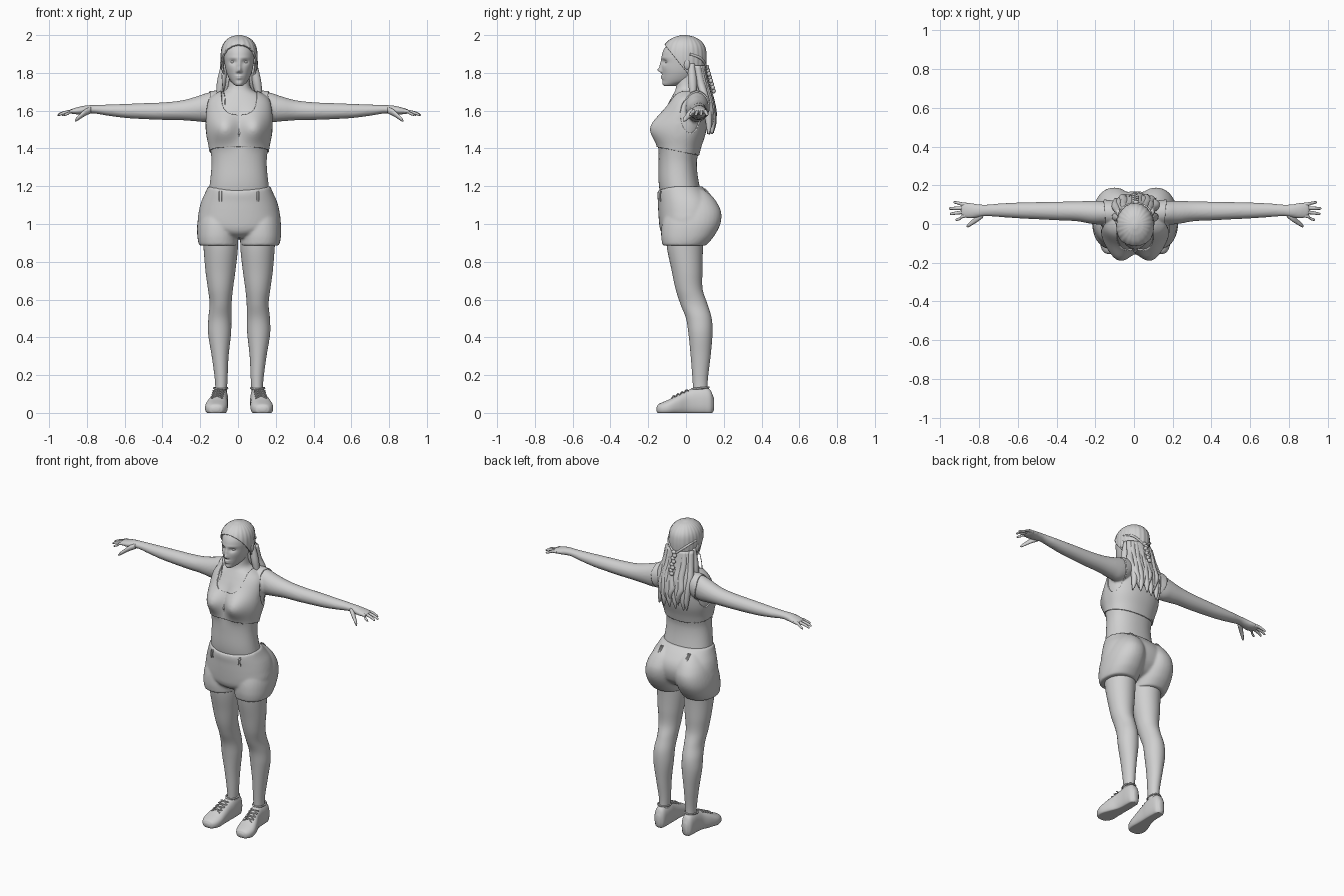
import bpy, bmesh, math, random
from mathutils import Vector

random.seed(4)
if "Cube" in bpy.data.objects:
    bpy.data.objects.remove(bpy.data.objects["Cube"])

grey = bpy.data.materials.new("plain grey")
grey.use_nodes = True
grey.diffuse_color = (0.63, 0.63, 0.63, 1)
grey.node_tree.nodes["Principled BSDF"].inputs["Base Color"].default_value = (0.63, 0.63, 0.63, 1)
AXES = {"X": (0, 1, 2), "Y": (1, 0, 2), "Z": (2, 0, 1)}
SIDES = (("left_", 1), ("right_", -1))


# ---- helpers ----
def make(name, bm):
    """Turn a bmesh into a smooth grey object."""
    mesh = bpy.data.meshes.new(name)
    bm.to_mesh(mesh)
    bm.free()
    mesh.polygons.foreach_set("use_smooth", [True] * len(mesh.polygons))
    mesh.materials.append(grey)
    ob = bpy.data.objects.new(name, mesh)
    ob.location.x = 0.006
    bpy.context.collection.objects.link(ob)
    return ob


def spline(rows, n):
    """Smoothly resample rows, the first column being the parameter."""
    last = len(rows) - 1

    def slope(i, c):
        a, b = rows[max(i - 1, 0)], rows[min(i + 1, last)]
        return (b[c] - a[c]) / (b[0] - a[0])
    out = []
    for i in range(last):
        p, q = rows[i], rows[i + 1]
        h = q[0] - p[0]
        for k in range(n):
            t = k / n
            s = t * t * (3 - 2 * t)
            out.append([p[c] + (q[c] - p[c]) * s + h * (slope(i, c) * t * (1 - t) ** 2
                        - slope(i + 1, c) * t * t * (1 - t)) if c else p[0] + h * t
                        for c in range(len(p))])
    return out + [list(rows[last])]


def loft(name, axis, rows, seg=32, n=6, p=2, deform=None, side=1):
    """Skin superellipse rings (t, a_min, a_max, b_min, b_max) along an axis."""
    i, j, k = AXES[axis]
    bm = bmesh.new()
    rings = []
    for t, a0, a1, b0, b1 in spline(rows, n):
        ring = []
        for s in range(seg):
            ang = math.tau * s / seg
            c, d = math.cos(ang), math.sin(ang)
            co = Vector((0, 0, 0))
            co[i] = t
            co[j] = (a0 + a1) / 2 + (a1 - a0) / 2 * math.copysign(abs(c) ** (2 / p), c)
            co[k] = (b0 + b1) / 2 + (b1 - b0) / 2 * math.copysign(abs(d) ** (2 / p), d)
            if deform:
                deform(co)
            co.x *= side
            ring.append(bm.verts.new(co))
        rings.append(ring)
    for r, q in zip(rings, rings[1:]):
        for s in range(seg):
            e = (s + 1) % seg
            bm.faces.new((r[s], r[e], q[e], q[s]))
    bm.faces.new(rings[0])
    bm.faces.new(rings[-1])
    bmesh.ops.recalc_face_normals(bm, faces=bm.faces)
    return make(name, bm)


def wide(rows):
    return [(z, -w, w, f, b) for z, w, f, b in rows]


def round_path(rows):
    return [(t, a - r, a + r, b - r, b + r) for t, a, b, r in rows]


def tube(name, pts, r, closed=False):
    """Thin round cord through points, turned into a mesh."""
    cu = bpy.data.curves.new(name, "CURVE")
    cu.dimensions, cu.bevel_depth, cu.bevel_resolution, cu.use_fill_caps = "3D", r, 2, True
    sp = cu.splines.new("BEZIER")
    sp.bezier_points.add(len(pts) - 1)
    sp.use_cyclic_u, sp.resolution_u = closed, 6
    for bp, co in zip(sp.bezier_points, pts):
        bp.co = co
        bp.handle_left_type = bp.handle_right_type = "AUTO"
    ob = bpy.data.objects.new(name, cu)
    bpy.context.collection.objects.link(ob)
    bm = evaluated(ob)
    bpy.data.objects.remove(ob)
    return make(name, bm)


def ball(name, loc, scale):
    bm = bmesh.new()
    bmesh.ops.create_uvsphere(bm, u_segments=16, v_segments=10, radius=1)
    for v in bm.verts:
        v.co = Vector(a * b + c for a, b, c in zip(v.co, scale, loc))
    return make(name, bm)


def evaluated(ob):
    dg = bpy.context.evaluated_depsgraph_get()
    mesh = bpy.data.meshes.new_from_object(ob.evaluated_get(dg))
    bm = bmesh.new()
    bm.from_mesh(mesh)
    bpy.data.meshes.remove(mesh)
    return bm


def fuse(name, obs, soften):
    """Join overlapping solids into one seamless skin."""
    bm = bmesh.new()
    for ob in obs:
        bm.from_mesh(ob.data)
        bpy.data.objects.remove(ob)
    ob = make(name, bm)
    re = ob.modifiers.new("blend", "REMESH")
    re.mode, re.voxel_size, re.use_smooth_shade = "VOXEL", .007, True
    sm = ob.modifiers.new("soften", "SMOOTH")
    sm.factor, sm.iterations = 0.5, soften
    return ob


def trim(bm, f):
    """Keep only the surface where f is positive, with a clean edge."""
    val = {v: f(v.co) for v in bm.verts}
    cuts = []
    for e in list(bm.edges):
        a, b = e.verts
        if val[a] * val[b] < 0:
            cuts.append(bmesh.utils.edge_split(e, a, val[a] / (val[a] - val[b]))[1])
    bmesh.ops.connect_verts(bm, verts=cuts)
    gone = [fc for fc in bm.faces if sum(val.get(v, 0) for v in fc.verts) < 0]
    bmesh.ops.delete(bm, geom=gone, context="FACES")


def bumps(table, limit):
    """Push the front outward by soft round bumps (x, z, width, height, depth)."""
    def deform(co):
        if co.y < limit:
            co.y -= sum(d * math.exp(-((abs(co.x) - x) / w) ** 2 / 2 - ((co.z - z) / h) ** 2 / 2)
                        for x, z, w, h, d in table)
    return deform


# ---- torso and arms ----
torso = loft("torso", "Z", wide([
    (1.10, .17, -.12, .10), (1.20, .157, -.143, .072), (1.32, .146, -.145, .057), (1.40, .153, -.142, .072),
    (1.48, .168, -.130, .097), (1.56, .172, -.116, .108), (1.62, .168, -.10, .108), (1.66, .152, -.082, .102),
    (1.69, .112, -.066, .09), (1.71, .07, -.056, .08), (1.75, .056, -.05, .07), (1.80, .054, -.05, .07)]),
    seg=72, p=2.2, deform=bumps([(.084, 1.508, .052, .055, .068)], -.03))
arm = [(.06, .02, .10, 1.62, 1.70), (.12, 0, .115, 1.56, 1.70), (.17, -.003, .12, 1.54, 1.694),
       (.22, 0, .12, 1.543, 1.677), (.3, .014, .117, 1.549, 1.655), (.4, .019, .115, 1.551, 1.644),
       (.5, .024, .113, 1.555, 1.64), (.6, .029, .111, 1.561, 1.636), (.7, .036, .106, 1.574, 1.632),
       (.77, .04, .10, 1.585, 1.63), (.81, .034, .102, 1.582, 1.628), (.85, .028, .109, 1.580, 1.620),
       (.885, .033, .111, 1.583, 1.610), (.90, .045, .10, 1.588, 1.604)]
body = fuse("body", [torso] + [loft("arm", "X", arm, side=s) for _, s in SIDES], 5)

# fingers: knuckle y, tip x, tip y
for label, s in SIDES:
    for nm, ky, tx, ty in (("index", .045, .928, .022), ("middle", .064, .957, .052),
                           ("ring", .083, .962, .08), ("little", .099, .938, .112)):
        loft(label + nm + "_finger", "X", round_path([
            (.865, ky, 1.597, .010), (.895, ky * .7 + ty * .3, 1.595, .0095),
            (tx - .025, ky * .3 + ty * .7, 1.587, .008), (tx - .004, ty, 1.578, .006),
            (tx, ty, 1.576, .002)]), seg=12, n=4, side=s)
    loft(label + "thumb", "X", round_path([
        (.785, .05, 1.603, .017), (.815, .028, 1.590, .018), (.84, .009, 1.571, .014),
        (.862, -.007, 1.553, .010), (.870, -.013, 1.546, .003)]), seg=12, n=4, side=s)


# ---- sports top, lifted off the body surface ----
def top_area(co):
    x, y, z = abs(co.x), co.y, co.z
    hem = z - 1.41 + .22 * (y + .15)
    neckline = ((x / .092) ** 3 + abs((z - 1.69) / .115) ** 3) ** (1 / 3) - 1
    armhole = math.hypot(min(x - .2, 0) / .066, (y - .05) / .09, (z - 1.59) / .145) - 1
    return min(hem * 10, neckline, armhole)


bm = evaluated(body)
trim(bm, top_area)
bm.normal_update()
for v in bm.verts:
    v.co += v.normal * .007
make("sports_top", bm).modifiers.new("cloth", "SOLIDIFY").thickness = .011


# ---- shorts ----
def dip_waist(co):
    if co.z > 1.13 and co.y < 0:
        co.z -= .025 * max(0, 1 - (co.x / .16) ** 2) * (co.z - 1.13) / .07


shorts = [loft("pelvis", "Z", wide([
    (.925, .05, -.09, .04), (.95, .13, -.125, .10), (.975, .195, -.138, .13), (1.01, .218, -.143, .155),
    (1.07, .213, -.147, .168), (1.12, .2, -.149, .156), (1.165, .18, -.152, .122), (1.2, .165, -.15, .085)]),
    seg=64, p=2.2, deform=dip_waist)]
for _, s in SIDES:
    shorts.append(loft("cuff", "Z", [
        (.885, .008, .211, -.124, .105), (.905, .007, .217, -.128, .124), (.94, .004, .222, -.132, .152),
        (1.0, 0, .222, -.128, .182), (1.06, 0, .21, -.112, .187), (1.11, .005, .19, -.09, .166),
        (1.15, .02, .16, -.05, .136), (1.18, .05, .13, -.02, .10)], p=2.2, side=s))
fuse("shorts", shorts, 9)
for label, s in SIDES:
    for dx in (-.006, .006):
        x = s * (.1 + dx)
        tube(label + "front_loop", [(x, -.132, 1.175), (x, -.138, 1.15), (x, -.134, 1.12)], .003)
        tube(label + "back_loop", [(x, .098, 1.185), (x, .122, 1.16), (x, .143, 1.13)], .004)

# ---- legs and shoes ----
leg = [(.08, .067, .125, .04, .115), (.17, .062, .128, .035, .115), (.3, .056, .145, .025, .13),
       (.42, .043, .164, .013, .14), (.5, .041, .163, 0, .136), (.577, .040, .156, -.03, .113),
       (.655, .033, .165, -.055, .088), (.75, .020, .178, -.075, .087), (.87, .007, .188, -.10, .09),
       (.98, .006, .195, -.11, .10)]
shoe = [(-.156, .106, .14, .010, .03), (-.148, .087, .159, -.004, .044), (-.125, .07, .175, -.012, .056),
        (-.09, .061, .18, -.015, .071), (-.04, .06, .166, -.015, .097), (.01, .06, .146, -.015, .12),
        (.05, .058, .14, -.015, .134), (.10, .06, .138, -.015, .135), (.13, .066, .132, -.012, .12),
        (.147, .083, .115, .012, .08)]


def flat_sole(co):
    co.z = max(co.z, 0)


for label, s in SIDES:
    loft(label + "leg", "Z", leg, seg=40, side=s)
    loft(label + "shoe", "Y", shoe, seg=40, p=2.4, deform=flat_sole, side=s)
    tube(label + "shoe_collar", [(s * (.098 + .036 * math.cos(a)), .076 + .044 * math.sin(a),
         .131 + .004 * math.sin(a)) for a in [math.tau * i / 10 for i in range(10)]], .005, True)
    for i in range(4):
        y = -.075 + i * .022
        z = .116 + (y + .01) * .47
        cx = .108 - y * .12
        for d in (-1, 1):
            tube(label + "lace", [(s * (cx - d * .03), y, z - .008), (s * cx, y + .01, z + .005),
                                  (s * (cx + d * .03), y + .02, z + .001)], .0035)

# ---- head with sculpted face ----
loft("head", "Z", wide([
    (1.73, .014, -.112, -.06), (1.737, .026, -.119, -.03), (1.755, .044, -.122, .03), (1.78, .058, -.125, .06),
    (1.81, .069, -.127, .08), (1.85, .077, -.128, .09), (1.89, .081, -.128, .095), (1.925, .078, -.117, .09),
    (1.96, .062, -.09, .07), (1.985, .03, -.05, .03)]), seg=112, n=10, deform=bumps([
        (0, 1.84, .008, .018, .011), (0, 1.815, .008, .009, .019), (.010, 1.807, .005, .005, .006),
        (.032, 1.858, .013, .009, -.011), (.03, 1.880, .022, .006, .002), (0, 1.783, .012, .004, .007),
        (0, 1.772, .011, .005, .008), (0, 1.744, .014, .009, .004), (.043, 1.825, .018, .015, .003)], -.04))
for label, s in SIDES:
    ball(label + "eye", (s * .032, -.0985, 1.858), (.0145, .0125, .009))
    ball(label + "ear", (s * .091, .005, 1.845), (.010, .016, .028))


# ---- hair ----
def ripple(co):
    wave = 1 + .010 * math.sin(22 * math.atan2(co.y, co.x))
    co.x, co.y = co.x * wave, co.y * wave


cap = loft("cap", "Z", wide([
    (1.74, .07, -.06, .09), (1.80, .088, -.11, .10), (1.85, .096, -.129, .107), (1.90, .097, -.130, .108),
    (1.94, .09, -.118, .10), (1.97, .072, -.095, .078), (1.99, .045, -.06, .045), (2.0, .012, -.025, .005)]),
    seg=128, n=8, deform=ripple)
bm = evaluated(cap)
bpy.data.objects.remove(cap)
trim(bm, lambda co: co.y + .034 + (co.z - 1.85) * .8)
make("hair_cap", bm).modifiers.new("thickness", "SOLIDIFY").thickness = .01
loft("hair_mass", "Z", wide([(1.54, .06, .09, .13), (1.64, .09, .06, .145), (1.74, .093, .015, .122),
                             (1.84, .088, 0, .104)]), deform=ripple)
for i in range(11):
    x = (i - 5) * .018
    y = -2.5 * x * x + random.uniform(-.006, .006)
    e = 1.47 + random.uniform(0, .06)
    sway = random.uniform(-.016, .016)
    loft("hair_lock", "Z", round_path([
        (e, x + sway, .140 + y, .004), (e + .05, x + sway * .3, .142 + y, .016),
        (1.61, x * 1.1 - sway * .6, .135 + y, .021), (1.68, x * 1.1 + sway * .5, .118 + y, .022),
        (1.75, x * 1.02 - sway * .3, .098 + y, .021), (1.84, x * .9, .08 + y, .018)]), seg=14)
for label, s in SIDES:
    loft(label + "side_lock", "Z", round_path([
        (1.65, .112, .03, .004), (1.70, .102, .036, .019), (1.76, .092, .034, .024), (1.85, .079, .03, .016)]),
        seg=14, side=s)
    tube(label + "side_braid", [(s * .092, .02, 1.90), (s * .065, .080, 1.875), (0, .112, 1.82)], .007)
tube("loose_strand", [(-.092, -.02, 1.80), (-.086, -.05, 1.72), (-.076, -.07, 1.67), (-.074, -.098, 1.62)], .002)
for i in range(8):
    ball("braid_knot", (.004 * (-1) ** i, .112 + .005 * i, 1.83 - .018 * i), (.015, .011, .013))
